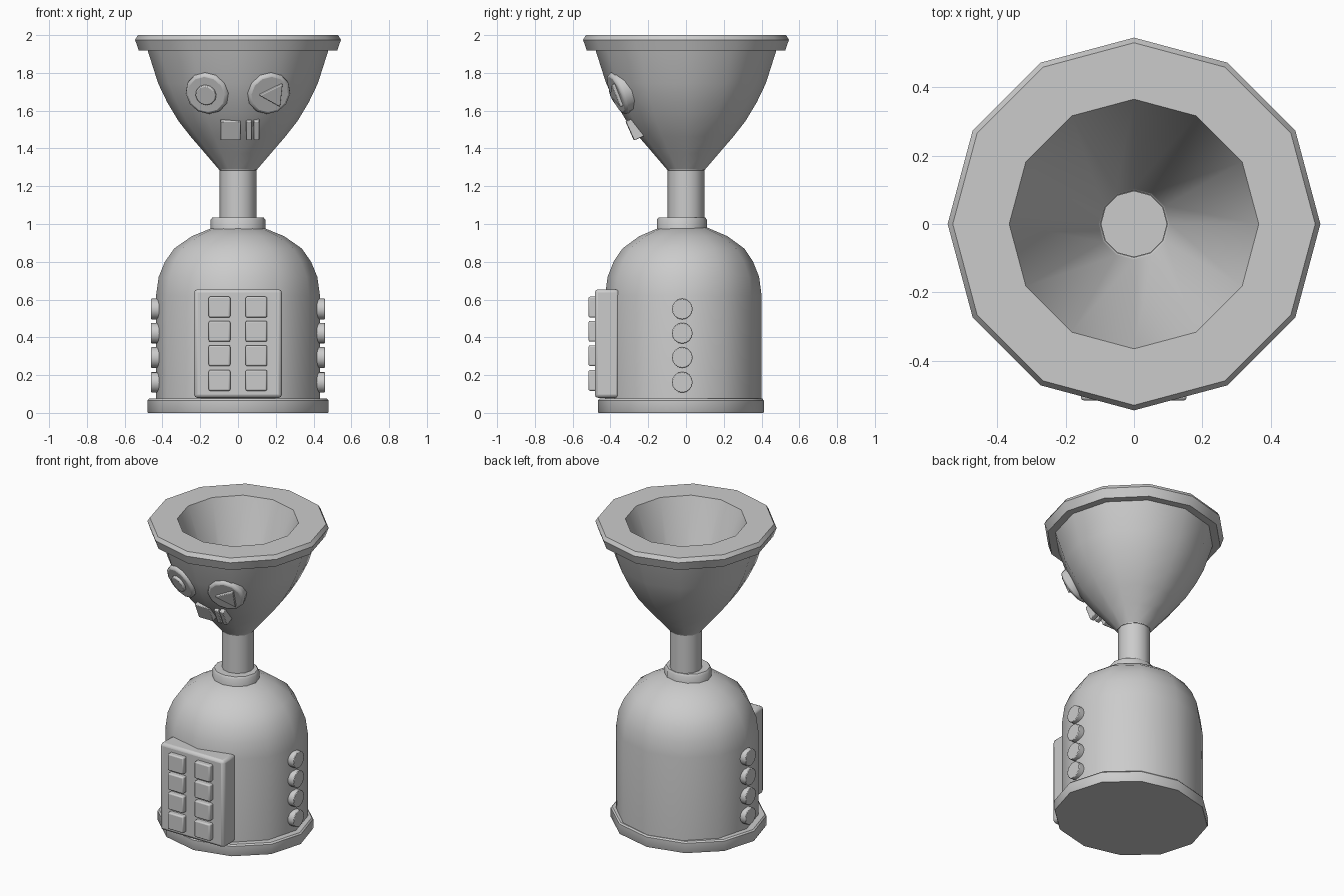
import bpy, bmesh, math
from mathutils import Vector, Euler

if "Cube" in bpy.data.objects:
    bpy.data.objects.remove(bpy.data.objects["Cube"])


def finish(name, bm, loc=(0, 0, 0), rot=(0, 0, 0), bevel=0.0):
    bmesh.ops.recalc_face_normals(bm, faces=bm.faces)
    me = bpy.data.meshes.new(name)
    bm.to_mesh(me)
    bm.free()
    ob = bpy.data.objects.new(name, me)
    bpy.context.collection.objects.link(ob)
    ob.location, ob.rotation_euler = loc, rot
    if bevel:
        m = ob.modifiers.new("bevel", 'BEVEL')
        m.width, m.segments, m.limit_method = bevel, 2, 'ANGLE'
        m.angle_limit = math.radians(40)
    bpy.ops.object.select_all(action='DESELECT')
    ob.select_set(True)
    bpy.context.view_layer.objects.active = ob
    bpy.ops.object.shade_smooth_by_angle(angle=math.radians(38))
    return ob


def lathe(name, profile, sides, sy=1.0, cy=0.0):
    """Revolve (radius, z) points around z, capped at both ends."""
    bm = bmesh.new()
    rings = []
    for r, z in profile:
        angles = [2 * math.pi * i / sides for i in range(sides)]
        rings.append([bm.verts.new((r * math.cos(a), cy + sy * r * math.sin(a), z))
                      for a in angles])
    for a, b in zip(rings, rings[1:]):
        for i in range(sides):
            j = (i + 1) % sides
            bm.faces.new((a[i], a[j], b[j], b[i]))
    bm.faces.new(rings[0])
    bm.faces.new(rings[-1])
    return finish(name, bm)


def plate(name, pts, depth, loc, rot=(0, 0, 0), bevel=0.0):
    """Extrude an (x, z) outline along y, centred on the location."""
    bm = bmesh.new()
    front = [bm.verts.new((x, -depth / 2, z)) for x, z in pts]
    back = [bm.verts.new((x, depth / 2, z)) for x, z in pts]
    bm.faces.new(front)
    bm.faces.new(back)
    for i in range(len(pts)):
        j = (i + 1) % len(pts)
        bm.faces.new((front[i], front[j], back[j], back[i]))
    return finish(name, bm, loc, rot, bevel)


def rect(w, h):
    return [(-w / 2, -h / 2), (w / 2, -h / 2), (w / 2, h / 2), (-w / 2, h / 2)]


def circle(r, n):
    return [(r * math.cos(2 * math.pi * i / n), r * math.sin(2 * math.pi * i / n)) for i in range(n)]


# base, domed body and collar
lathe("base", [(.477, 0), (.48, .005), (.48, .066), (.471, .075)], 12, .915, -.027)
lathe("body", [(.434, .05), (.434, .62), (.42, .72), (.387, .80), (.338, .87),
               (.245, .935), (.13, .982)], 12, .955, -.014)
lathe("collar", [(.145, .95), (.145, 1.022), (.135, 1.035)], 12, .915, -.022)

# neck and open funnel head
lathe("neck", [(.097, 1.0), (.097, 1.29)], 12)
lathe("funnel_head", [(.09, 1.275), (.098, 1.285), (.175, 1.375), (.25, 1.462), (.315, 1.545),
                      (.375, 1.645), (.423, 1.745), (.478, 1.918), (.525, 1.918),
                      (.545, 1.975), (.53, 2.0), (.365, 2.0), (.107, 1.30), (.1, 1.285)], 12)

# front keypad
plate("keypad_panel", rect(.465, .575), .13, (0, -.418, .367), bevel=.018)
rows = (.172, .303, .432, .56)
for x in (-.098, .097):
    for z in rows:
        plate("key", rect(.114, .11), .06, (x, -.486, z), bevel=.008)

# round side buttons
for s in (-1, 1):
    for z in rows:
        plate("side_button", circle(.055, 16), .1, (s * .41, -.02, z - .01),
              (0, 0, s * math.pi / 2), .004)

# eyes, tilted to the funnel wall
for s in (-1, 1):
    rot = Euler((math.radians(22), 0, math.radians(16) * s))
    loc = Vector((s * .155, -.325, 1.705))
    plate("eye", circle(.117, 12), .105, loc, rot, .016)
    tip = loc + rot.to_matrix() @ Vector((0, -.052, 0))
    if s < 0:
        plate("eye_pupil", circle(.056, 12), .035, tip, rot, .006)
    else:
        plate("eye_triangle", [(-.06, 0), (.06, -.065), (.06, .065)], .035, tip, rot, .004)

# mouth buttons
tilt = math.radians(24)
plate("mouth_square", rect(.106, .11), .06, (-.04, -.271, 1.505), (tilt, 0, 0), .004)
for x in (.058, .098):
    plate("mouth_bar", rect(.03, .11), .06, (x, -.269, 1.505), (tilt, 0, 0), .004)
